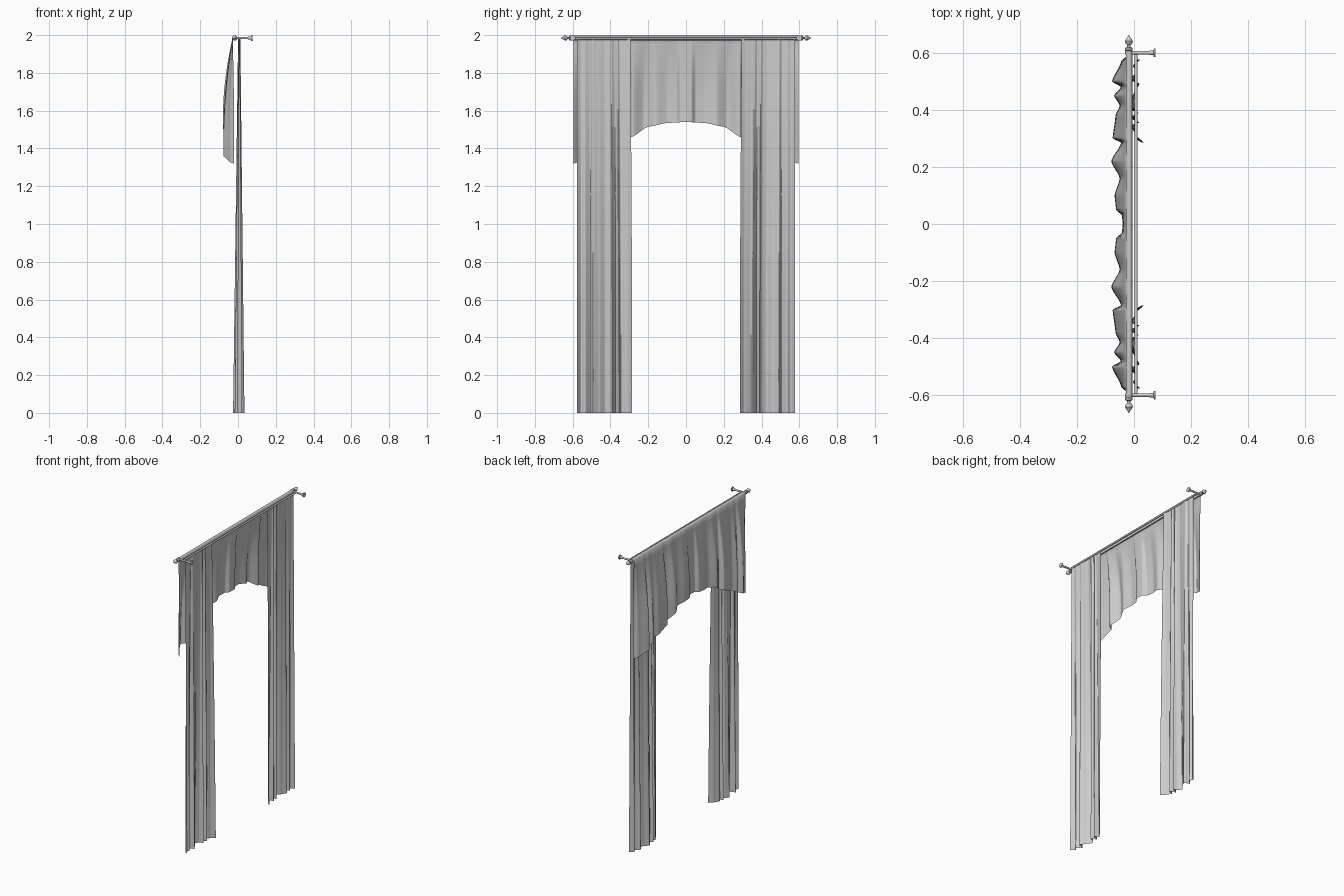
import bpy, bmesh, math
from mathutils import Vector

cube = bpy.data.objects.get("Cube")
if cube:
    bpy.data.objects.remove(cube)

mat = bpy.data.materials.new("light grey")
mat.use_nodes = True
GREY = (0.6, 0.6, 0.6, 1)
mat.diffuse_color = GREY
mat.node_tree.nodes["Principled BSDF"].inputs["Base Color"].default_value = GREY


def finish(name, bm, angle=40):
    mesh = bpy.data.meshes.new(name)
    bm.to_mesh(mesh)
    bm.free()
    ob = bpy.data.objects.new(name, mesh)
    bpy.context.collection.objects.link(ob)
    mesh.materials.append(mat)
    bpy.ops.object.select_all(action="DESELECT")
    ob.select_set(True)
    bpy.context.view_layer.objects.active = ob
    bpy.ops.object.shade_smooth_by_angle(angle=math.radians(angle))
    return ob


def curve_at(points, y):
    """Ease between neighbouring points so folds stay rounded."""
    for (a, va), (b, vb) in zip(points, points[1:]):
        if y <= b:
            t = max(0, (y - a) / (b - a))
            t = 0.5 * t + 0.5 * t * t * (3 - 2 * t)
            return va + (vb - va) * t
    return points[-1][1]


def grid(name, rows):
    bm = bmesh.new()
    vs = [[bm.verts.new(p) for p in row] for row in rows]
    for r, s in zip(vs, vs[1:]):
        for i in range(len(r) - 1):
            bm.faces.new((r[i], r[i + 1], s[i + 1], s[i]))
    return finish(name, bm, 80)


def lathe(name, origin, axis, profile, segments=16):
    """Spin (distance, radius) pairs about an axis."""
    bm = bmesh.new()
    axis = Vector(axis)
    side = axis.orthogonal().normalized()
    up = axis.cross(side)
    rings = []
    for d, r in profile:
        ring = []
        for k in range(segments):
            a = math.tau * k / segments
            ring.append(bm.verts.new(Vector(origin) + axis * d
                                     + (side * math.cos(a) + up * math.sin(a)) * r))
        rings.append(ring)
    for r, s in zip(rings, rings[1:]):
        for k in range(segments):
            n = (k + 1) % segments
            bm.faces.new((r[k], r[n], s[n], s[k]))
    bm.faces.new(rings[0][::-1])
    bm.faces.new(rings[-1])
    return finish(name, bm)


ROD_X, ROD_Z = -0.018, 1.985

# Rods
lathe("valance_rod", (ROD_X, 0, ROD_Z), (0, 1, 0), [(-0.61, 0.009), (0.61, 0.009)])
lathe("curtain_rod", (0.007, 0, 1.981), (0, 1, 0), [(-0.6, 0.006), (0.6, 0.006)])

# Finials and wall brackets at both ends
finial = [(0, 0.009), (0.004, 0.013), (0.012, 0.013), (0.016, 0.006), (0.022, 0.006),
          (0.028, 0.012), (0.036, 0.014), (0.043, 0.01), (0.05, 0.005), (0.057, 0.001)]
bracket = [(0, 0.006), (0.07, 0.006), (0.074, 0.008), (0.086, 0.008), (0.088, 0.015), (0.094, 0.015)]
for label, s in (("left", 1), ("right", -1)):
    lathe(label + "_finial", (ROD_X, s * 0.605, ROD_Z), (0, s, 0), finial)
    lathe(label + "_bracket", (ROD_X, s * 0.6, ROD_Z), (1, 0, 0), bracket)
    lathe(label + "_bracket_collar", (ROD_X, s * 0.594, ROD_Z), (0, s, 0), [(0, 0.013), (0.012, 0.013)])

# Valance: folds deepen from the rod sleeve down to an arched hem
folds = [(0, -0.04), (0.03, -0.042), (0.05, -0.063), (0.1, -0.068), (0.16, -0.05), (0.22, -0.08),
         (0.285, -0.045), (0.3, -0.075), (0.38, -0.065), (0.415, -0.05), (0.45, -0.07),
         (0.48, -0.046), (0.5, -0.077), (0.57, -0.045), (0.595, -0.02)]
hem = [(0, 1.54), (0.1, 1.535), (0.2, 1.515), (0.29, 1.46), (0.4, 1.41), (0.5, 1.36), (0.595, 1.32)]
sleeve = [(-0.006, 1.968), (-0.006, 1.988), (-0.012, 1.996), (-0.02, 1.997), (-0.028, 1.99)]
ys = [0.595 * i / 120 for i in range(-120, 121)]
rows = [[(x, y, z) for y in ys] for x, z in sleeve]
STEPS = 16
for j in range(1, STEPS + 1):
    t = j / STEPS
    grow = math.sin(min(1, t * 1.15) * math.pi / 2) ** 0.9
    row = []
    for y in ys:
        depth = curve_at(folds, abs(y))
        row.append((-0.028 + (depth + 0.028) * grow, y, 1.985 + (curve_at(hem, abs(y)) - 1.985) * t))
    rows.append(row)
grid("valance", rows)

# Long side panels: pleats open out toward the floor
pleats = [(0.285, 0.034), (0.31, 0.008), (0.345, -0.012), (0.356, 0.02), (0.372, -0.02),
          (0.39, 0.016), (0.4, -0.012), (0.425, -0.026), (0.46, 0.0), (0.492, 0.02),
          (0.505, -0.018), (0.535, 0.012), (0.555, -0.005), (0.576, 0.022)]
for label, s in (("left", 1), ("right", -1)):
    rows = []
    for j in range(13):
        t = j / 12
        row = []
        for i in range(101):
            u = i / 100
            y = 0.285 + 0.291 * u
            x = 0.007 + (curve_at(pleats, y) - 0.007) * (0.2 + 0.8 * t)
            row.append((x, s * (y + 0.01 * (1 - t) ** 2 * (1 - u)), 1.985 - 1.98 * t))
        rows.append(row)
    grid(label + "_panel", rows)

    # Floor hem closing the cloth edge
    grid(label + "_panel_hem", [rows[-1], [(x, y, 0) for x, y, z in rows[-1]]])
